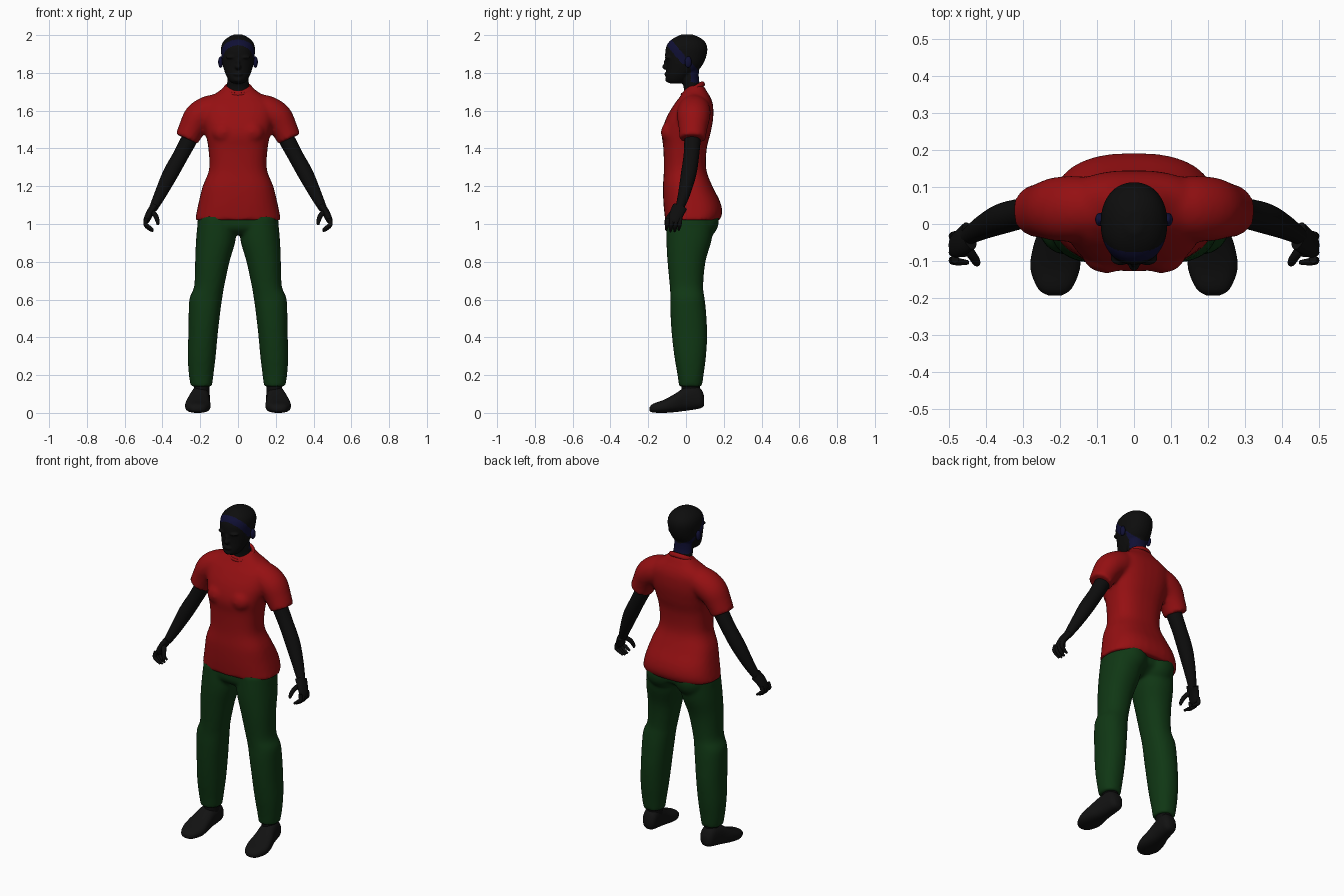
import bpy
import bmesh
import math
from mathutils import Vector, Matrix

cube = bpy.data.objects.get("Cube")
if cube:
    bpy.data.objects.remove(cube, do_unlink=True)


def material(name, red, green, blue):
    mat = bpy.data.materials.new(name)
    mat.use_nodes = True
    mat.diffuse_color = (red, green, blue, 1)
    mat.node_tree.nodes["Principled BSDF"].inputs["Base Color"].default_value = (red, green, blue, 1)
    return mat


SKIN = material("black skin", 0.004, 0.004, 0.004)
HAIRLINE = material("dark blue", 0.005, 0.005, 0.035)
SHIRT = material("shirt red", 0.3, 0.005, 0.006)
TROUSERS = material("trouser green", 0.005, 0.038, 0.007)
SHOES = material("shoe black", 0.006, 0.006, 0.006)


def densify(stations, steps=4):
    """Catmull-Rom interpolation through a list of number tuples."""
    result = []
    last = len(stations) - 1
    for i in range(last):
        a, b = stations[max(i - 1, 0)], stations[i]
        c, d = stations[i + 1], stations[min(i + 2, last)]
        for k in range(steps):
            t = k / steps
            result.append([q + t / 2 * (r - p + t * (2 * p - 5 * q + 4 * r - s + t * (3 * (q - r) + s - p)))
                           for p, q, r, s in zip(a, b, c, d)])
    return result + [list(stations[-1])]


def ring(center, u, v, power=2.0, sides=32):
    """Superellipse section spanned by the half axes u and v."""
    points = []
    for i in range(sides):
        angle = math.tau * i / sides
        c, s = math.cos(angle), math.sin(angle)
        points.append(center + u * math.copysign(abs(c) ** (2 / power), c)
                      + v * math.copysign(abs(s) ** (2 / power), s))
    return points


def loft(bm, rings, side=1):
    """Skin the rings into a closed tube, mirrored when side is -1."""
    loops = [[bm.verts.new((p.x * side, p.y, p.z)) for p in points] for points in rings]
    for low, high in zip(loops, loops[1:]):
        for i in range(len(low)):
            j = (i + 1) % len(low)
            bm.faces.new((low[i], low[j], high[j], high[i]))
    bm.faces.new(loops[0])
    bm.faces.new(loops[-1])


def stack(bm, stations, power=2.0, side=1):
    """Horizontal sections given as z, left x, right x, front y, back y."""
    loft(bm, [ring(Vector(((l + r) / 2, (f + b) / 2, z)), Vector(((r - l) / 2, 0, 0)),
                   Vector((0, (b - f) / 2, 0)), power)
              for z, l, r, f, b in densify(stations)], side)


def limb(bm, stations, side=1, depth=1.0, sides=24):
    """Tube along a path given as x, y, z, radius; depth scales it along y."""
    path = densify(stations)
    points = [Vector(s[:3]) for s in path]
    rings = []
    for i, point in enumerate(points):
        along = (points[min(i + 1, len(points) - 1)] - points[max(i - 1, 0)]).normalized()
        u = Vector((0, 1, 0)).cross(along).normalized()
        rings.append(ring(point, u * path[i][3], along.cross(u) * path[i][3] * depth, sides=sides))
    loft(bm, rings, side)


def ball(bm, center, radii):
    bmesh.ops.create_uvsphere(bm, u_segments=24, v_segments=16, radius=1,
                              matrix=Matrix.Translation(center) @ Matrix.Diagonal((*radii, 1)))


def finish(name, bm, mat, voxel=0.0, smoothing=4):
    """Make the object, optionally fusing its overlapping volumes."""
    bmesh.ops.recalc_face_normals(bm, faces=bm.faces)
    mesh = bpy.data.meshes.new(name)
    bm.to_mesh(mesh)
    bm.free()
    obj = bpy.data.objects.new(name, mesh)
    bpy.context.collection.objects.link(obj)
    if voxel:
        remesh = obj.modifiers.new("fuse", "REMESH")
        remesh.mode = "VOXEL"
        remesh.voxel_size = voxel
        smooth = obj.modifiers.new("soften", "SMOOTH")
        smooth.iterations = smoothing
        bpy.context.view_layer.update()
        graph = bpy.context.evaluated_depsgraph_get()
        obj.data = bpy.data.meshes.new_from_object(obj.evaluated_get(graph))
        obj.modifiers.clear()
        obj.data.name = name
    obj.data.materials.clear()
    obj.data.materials.append(mat)
    obj.data.shade_smooth()
    obj.data.set_sharp_from_angle(angle=1.0)
    return obj


def symmetric(rows):
    return [(z, -w, w, f, b) for z, w, f, b in rows]


# Shirt: torso, bust and sleeves fused together
bm = bmesh.new()
stack(bm, symmetric([
    (1.02, 0.227, -0.11, 0.178), (1.06, 0.22, -0.115, 0.192), (1.12, 0.207, -0.12, 0.18),
    (1.2, 0.187, -0.122, 0.14), (1.29, 0.153, -0.117, 0.107), (1.4, 0.157, -0.12, 0.11),
    (1.48, 0.172, -0.128, 0.13), (1.56, 0.19, -0.105, 0.144), (1.63, 0.19, -0.065, 0.143),
    (1.67, 0.155, -0.035, 0.13), (1.7, 0.105, -0.015, 0.112), (1.735, 0.065, 0.01, 0.092)]), 2.5)
for side in (1, -1):
    ball(bm, (0.075 * side, -0.08, 1.485), (0.065, 0.053, 0.06))
    limb(bm, [(0.11, 0.045, 1.615, 0.075), (0.16, 0.042, 1.595, 0.082), (0.21, 0.04, 1.562, 0.08),
              (0.245, 0.037, 1.505, 0.07), (0.271, 0.035, 1.45, 0.064)], side, 1.08)
finish("shirt", bm, SHIRT, 0.011)

# Collar: tilted ring round the neck
bm = bmesh.new()
tilt = Matrix.Translation((0, 0.036, 1.712)) @ Matrix.Rotation(math.radians(30), 4, "X")
collar = []
for i in range(33):
    angle = math.tau * i / 32
    out = Vector((math.cos(angle), math.sin(angle), 0))
    center = Vector((out.x * 0.07, out.y * 0.062, 0))
    collar.append([tilt @ p for p in ring(center, out * 0.009, Vector((0, 0, 0.014)), sides=12)])
loft(bm, collar)
finish("collar", bm, SHIRT)

# Trousers: pelvis, seat and legs fused together
bm = bmesh.new()
stack(bm, symmetric([(0.945, 0.1, -0.06, 0.08), (0.97, 0.19, -0.09, 0.12),
                     (1.0, 0.217, -0.1, 0.15), (1.08, 0.195, -0.1, 0.15)]), 2.4)
for side in (1, -1):
    ball(bm, (0.095 * side, 0.085, 1.02), (0.095, 0.09, 0.1))
    stack(bm, [(0.14, 0.138, 0.25, -0.037, 0.085), (0.2, 0.13, 0.26, -0.045, 0.093),
               (0.3, 0.118, 0.266, -0.062, 0.106), (0.42, 0.107, 0.263, -0.076, 0.112),
               (0.54, 0.093, 0.261, -0.083, 0.106), (0.61, 0.083, 0.256, -0.083, 0.098),
               (0.67, 0.073, 0.232, -0.086, 0.091), (0.8, 0.045, 0.227, -0.098, 0.103),
               (0.92, 0.012, 0.222, -0.104, 0.137), (1.04, 0.01, 0.21, -0.1, 0.15)], 2.2, side)
finish("trousers", bm, TROUSERS, 0.011)

# Head: skull, face details and neck fused together
bm = bmesh.new()
stack(bm, symmetric([
    (1.745, 0.03, -0.088, -0.02), (1.76, 0.047, -0.104, 0.005), (1.79, 0.064, -0.105, 0.035),
    (1.82, 0.075, -0.104, 0.07), (1.85, 0.083, -0.105, 0.092), (1.89, 0.088, -0.11, 0.108),
    (1.93, 0.09, -0.107, 0.113), (1.962, 0.08, -0.092, 0.102), (1.986, 0.056, -0.062, 0.075),
    (2.003, 0.022, -0.025, 0.035)]), 2.15)
stack(bm, symmetric([(1.66, 0.066, -0.015, 0.088), (1.72, 0.06, -0.012, 0.08),
                     (1.77, 0.056, -0.025, 0.068), (1.85, 0.055, -0.03, 0.07)]))
ball(bm, (0, -0.107, 1.832), (0.016, 0.02, 0.015))
ball(bm, (0, -0.105, 1.85), (0.01, 0.012, 0.03))
ball(bm, (0, -0.1, 1.793), (0.026, 0.015, 0.012))
ball(bm, (0, -0.095, 1.765), (0.025, 0.015, 0.015))
for side in (1, -1):
    ball(bm, (0.035 * side, -0.092, 1.883), (0.03, 0.02, 0.01))
head = finish("head", bm, SKIN, 0.005, 3)

# Hairline band across the brow and temples, and another at the nape
head.data.materials.append(HAIRLINE)
for face in head.data.polygons:
    x, y, z = face.center
    brow = abs(z - 1.955 + 1.2 * (y + 0.085)) < 0.03 and y < -0.005 and z > 1.85
    nape = y > 0.025 and 1.75 < z < 1.86 - 1.2 * (y - 0.025)
    face.material_index = int(brow or nape)

for side, label in ((1, "left"), (-1, "right")):
    # Ear
    bm = bmesh.new()
    ball(bm, (0.092 * side, 0.012, 1.857), (0.013, 0.018, 0.03))
    finish(label + "_ear", bm, HAIRLINE)

    # Arm
    bm = bmesh.new()
    limb(bm, [(0.225, 0.036, 1.51, 0.044), (0.262, 0.034, 1.44, 0.043), (0.305, 0.028, 1.36, 0.041),
              (0.358, 0.014, 1.265, 0.041), (0.41, -0.01, 1.16, 0.032), (0.45, -0.035, 1.08, 0.022)], side)
    finish(label + "_arm", bm, SKIN)

    # Hand with four curled fingers and a thumb
    bm = bmesh.new()
    limb(bm, [(0.445, -0.032, 1.09, 0.021), (0.465, -0.047, 1.06, 0.02),
              (0.484, -0.06, 1.02, 0.017), (0.488, -0.063, 1.005, 0.01)], side, 1.9)
    for i in range(4):
        y = -0.03 - 0.022 * i
        drop = 0.008 * abs(i - 1.5)
        limb(bm, [(0.484, y, 1.03, 0.011), (0.49, y - 0.003, 1.0, 0.011),
                  (0.474, y - 0.006, 0.974 + drop, 0.01), (0.449, y - 0.008, 0.957 + drop, 0.006)],
             side, sides=12)
    limb(bm, [(0.46, -0.055, 1.07, 0.014), (0.437, -0.085, 1.045, 0.013),
              (0.426, -0.103, 1.015, 0.011), (0.424, -0.108, 0.995, 0.006)], side, sides=12)
    finish(label + "_hand", bm, SKIN)

    # Ankle
    bm = bmesh.new()
    stack(bm, [(0.08, 0.152, 0.232, -0.025, 0.075), (0.3, 0.15, 0.235, -0.02, 0.07)], 2.0, side)
    finish(label + "_ankle", bm, SKIN)

    # Shoe: sections from toe to heel as y, middle x, half width, bottom z, top z
    bm = bmesh.new()
    shoe = densify([(-0.193, 0.214, 0.018, 0.01, 0.03), (-0.175, 0.214, 0.045, 0.002, 0.048),
                    (-0.12, 0.213, 0.067, 0.0, 0.068), (-0.06, 0.21, 0.062, 0.004, 0.1),
                    (-0.01, 0.203, 0.052, 0.01, 0.132), (0.045, 0.196, 0.047, 0.018, 0.145),
                    (0.08, 0.193, 0.04, 0.026, 0.125), (0.096, 0.192, 0.022, 0.04, 0.09)])
    loft(bm, [ring(Vector((x, y, (low + top) / 2)), Vector((w, 0, 0)),
                   Vector((0, 0, (top - low) / 2)), 2.5) for y, x, w, low, top in shoe], side)
    finish(label + "_shoe", bm, SHOES)
